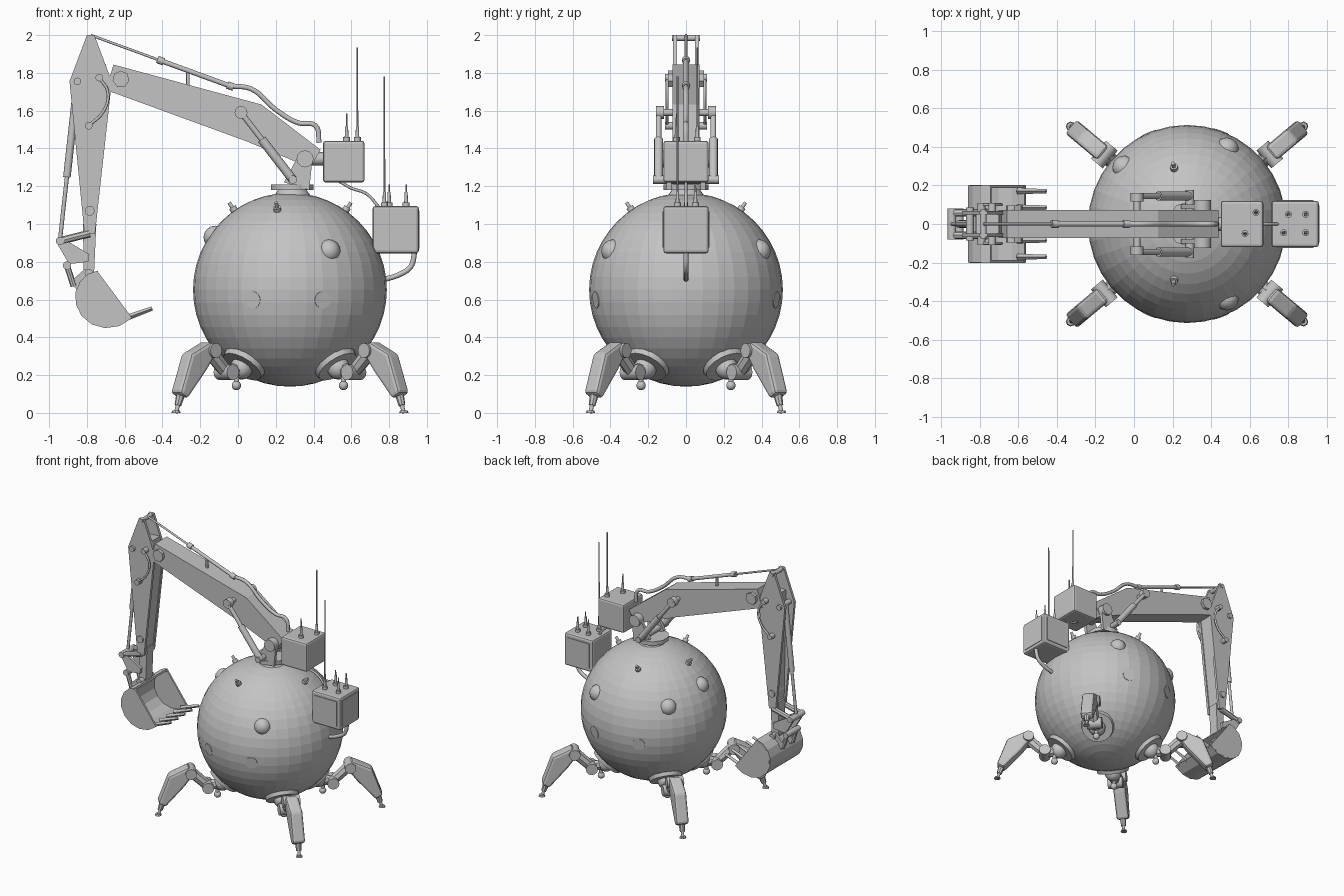
import bpy, bmesh
from math import radians, cos, sin
from mathutils import Vector, Matrix

if "Cube" in bpy.data.objects:
    bpy.data.objects.remove(bpy.data.objects["Cube"], do_unlink=True)

SIDES = (-1, 1)
UP = Vector((0, 0, 1))
ACROSS = Vector((0, 1, 0))

material = bpy.data.materials.new("plain grey")
material.use_nodes = True
grey = (.55, .55, .55, 1)
material.diffuse_color = grey
material.node_tree.nodes["Principled BSDF"].inputs["Base Color"].default_value = grey


def point(x, z, y=0):
    return Vector((x, y, z))


def add_object(name, data):
    ob = bpy.data.objects.new(name, data)
    bpy.context.collection.objects.link(ob)
    data.materials.append(material)
    return ob


def finish(name, bm, bevel=0, smooth=False):
    bmesh.ops.recalc_face_normals(bm, faces=bm.faces)
    mesh = bpy.data.meshes.new(name)
    bm.to_mesh(mesh)
    bm.free()
    ob = add_object(name, mesh)
    if bevel:
        modifier = ob.modifiers.new("bevel", "BEVEL")
        modifier.width = bevel
        modifier.segments = 2
    if smooth:
        bpy.ops.object.select_all(action="DESELECT")
        ob.select_set(True)
        bpy.context.view_layer.objects.active = ob
        bpy.ops.object.shade_smooth_by_angle(angle=radians(40))
    return ob


def rod(name, start, end, radius, end_radius=None, sides=12):
    axis = end - start
    turn = axis.to_track_quat("Z", "Y").to_matrix().to_4x4()
    bm = bmesh.new()
    bmesh.ops.create_cone(bm, cap_ends=True, segments=sides, radius1=radius,
                          radius2=end_radius or radius, depth=axis.length,
                          matrix=Matrix.Translation((start + end) / 2) @ turn)
    return finish(name, bm, smooth=True)


def pin(name, centre, radius, half, sides=12):
    return rod(name, centre - ACROSS * half, centre + ACROSS * half, radius, sides=sides)


def ball(name, centre, radius, columns=12, smooth=True):
    bm = bmesh.new()
    bmesh.ops.create_uvsphere(bm, u_segments=columns, v_segments=columns * 2 // 3,
                              radius=radius, matrix=Matrix.Translation(centre))
    return finish(name, bm, smooth=smooth)


def box(name, centre, size, bevel=0):
    bm = bmesh.new()
    bmesh.ops.create_cube(bm, size=1, matrix=Matrix.Translation(centre) @ Matrix.Diagonal((*size, 1)))
    return finish(name, bm, bevel)


def slab(name, outline, half, offset=0, bevel=0):
    bm = bmesh.new()
    near, far = [[bm.verts.new(p + ACROSS * (offset + s * half)) for p in outline] for s in SIDES]
    bm.faces.new(near)
    bm.faces.new(far)
    for i in range(len(outline)):
        bm.faces.new((near[i - 1], near[i], far[i], far[i - 1]))
    return finish(name, bm, bevel)


def beam(name, line, depths, half, offset=0, bevel=0):
    """Flat-sided bar that follows a line of joints with a half depth at each."""
    upper, lower = [], []
    for i, (joint, depth) in enumerate(zip(line, depths)):
        along = line[min(i + 1, len(line) - 1)] - line[max(i - 1, 0)]
        normal = along.cross(ACROSS).normalized() * depth
        upper.append(joint + normal)
        lower.append(joint - normal)
    return slab(name, upper + lower[::-1], half, offset, bevel)


def hose(name, path, radius):
    curve = bpy.data.curves.new(name, "CURVE")
    curve.dimensions = "3D"
    curve.bevel_depth = radius
    curve.bevel_resolution = 2
    curve.resolution_u = 6
    curve.use_fill_caps = True
    spline = curve.splines.new("BEZIER")
    spline.bezier_points.add(len(path) - 1)
    for knot, place in zip(spline.bezier_points, path):
        knot.co = place
        knot.handle_left_type = knot.handle_right_type = "AUTO"
    add_object(name, curve)


# Spherical body
centre, radius = point(.275, .652), .513
ball("body", centre, radius, columns=36, smooth=False)


def outward(heading, rise):
    heading, rise = radians(heading), radians(rise)
    return Vector((cos(heading) * cos(rise), sin(heading) * cos(rise), sin(rise)))


# Domes, port discs and studs on the body
for heading, rise in ((62, 25), (-62, 25), (138, 25), (180, 35)):
    ball("dome", centre + outward(heading, rise) * (radius - .03), .062)
for heading in (70, 113):
    for s in SIDES:
        normal = outward(s * heading, -6)
        rod("port_disc", centre + normal * .45, centre + normal * radius, .045, sides=16)
for heading in (0, 103, 180, -103):
    normal = outward(heading, 55)
    surface = centre + normal * radius
    rod("stud_base", surface - normal * .02, surface + normal * .02, .02)
    rod("stud", surface, surface + normal * .05, .01)

# Neck and turntable
collar = point(.288, 1.18)
rod("neck", collar - UP * .09, collar, .14, .075, sides=20)
rod("turntable", collar, collar + UP * .03, .118, sides=10)

# Joints of the arm
tip = point(-.78, 2)
elbow = point(-.68, 1.777)
bend = point(.085, 1.535)
shoulder = point(.355, 1.345)
wrist = point(-.785, .95)
hinge = point(-.79, .74)
lift_foot = point(.29, 1.235)
lift_eye = point(.016, 1.59)

# Boom with its lift cylinders
beam("boom", [elbow, bend, point(.41, 1.345)], [.07, .105, .055], .072)
pin("boom_end_boss", elbow + Vector((.06, 0, -.01)), .045, .095, sides=7)
pin("boom_pivot", shoulder, .045, .125)
pin("lift_foot_pin", lift_foot, .022, .175)
pin("lift_eye_pin", lift_eye, .018, .16)
rod("box_mount", shoulder, shoulder + Vector((.1, 0, 0)), .035)
for s in SIDES:
    side = ACROSS * s * .145
    middle = lift_foot.lerp(lift_eye, .6) + side
    beam("boom_bracket", [point(.31, 1.2), shoulder], [.07, .04], .012, s * .09)
    rod("lift_cylinder", lift_foot + side, middle, .024)
    rod("lift_ram", middle, lift_eye + side, .015)
    rod("lift_eye_boss", lift_eye + side * .8, lift_eye + side * 1.1, .034)

# Stick made of two cheeks around a core
shoulder_line = point(-.78, 1.755)
beam("stick_core", [point(-.76, 1.84), point(-.75, 1.7), wrist], [.06, .07, .02], .05)
beam("stick_tip", [wrist + UP * .05, hinge], [.035, .028], .04)
pin("stick_top_pin", tip - UP * .015, .016, .075)
pin("stick_low_pin", wrist + UP * .12, .026, .08)
for s in SIDES:
    side = ACROSS * s * .1
    beam("stick_cheek", [tip, shoulder_line, wrist], [.02, .112, .028], .01, s * .058)
    start = point(-.735, 1.775) + side
    end = point(-.79, 1.52) + side
    hose("stick_hose", [start, point(-.69, 1.7) + side, point(-.71, 1.6) + side, end], .008)
    for fitting in (start, end):
        rod("hose_fitting", fitting - side * .5, fitting + side * .1, .02)

# Stick cylinder above the boom and its feed hose
cylinder_end = point(-.04, 1.73)
cylinder_mouth = tip.lerp(cylinder_end, .5)
rod("stick_ram", tip, cylinder_mouth, .007)
rod("stick_cylinder", cylinder_mouth, cylinder_end, .013)
for place in (cylinder_mouth, cylinder_end):
    step = (cylinder_end - cylinder_mouth).normalized() * .018
    rod("cylinder_collar", place - step, place + step, .02)
post = point(-.265, 1.72)
rod("cylinder_post", post, post + UP * .08, .009)
hose("feed_hose", [cylinder_end, point(.07, 1.715), point(.2, 1.605), point(.32, 1.535),
                   point(.41, 1.52), point(.43, 1.43)], .013)

# Bucket cylinder and linkage
ram_top = shoulder_line - Vector((.07, 0, 0))
hub = point(-.943, .91)
knee = point(-.905, .78)
ear = point(-.87, .67)
ram_mouth = ram_top.lerp(hub, .6)
pin("bucket_cylinder_pin", ram_top, .02, .085)
rod("bucket_cylinder", ram_top, ram_mouth, .02)
rod("bucket_ram", ram_mouth, hub, .011)
for name, joint in (("hub", hub), ("knee", knee), ("bucket_hinge", hinge)):
    pin(name + "_pin", joint, .022, .08)
for s in SIDES:
    side = ACROSS * s * .058
    rod("upper_link", hub + side, wrist + side, .02, sides=8)
    beam("link_plate", [hub, knee.lerp(wrist, .3), hinge + UP * .08], [.02, .05, .02], .01, s * .055)
    rod("lower_link", knee + side, ear + side, .016, sides=8)
    beam("bucket_ear", [ear, hinge], [.03, .03], .01, s * .055)

# Open bucket swept along a widening arc, with side walls and teeth
steps = 9
arc = []
for i in range(steps + 1):
    t = i / steps
    angle = radians(105 + 215 * t)
    arc.append(point(-.71, .63) + point(cos(angle), sin(angle)) * (.12 + .07 * t))
bm = bmesh.new()
left, right = [[bm.verts.new(p + ACROSS * s * .2) for p in arc] for s in SIDES]
for i in range(steps):
    bm.faces.new((left[i], left[i + 1], right[i + 1], right[i]))
shell = finish("bucket_shell", bm)
solid = shell.modifiers.new("thickness", "SOLIDIFY")
solid.thickness = .014
solid.offset = 0
for s in SIDES:
    slab("bucket_side", arc, .007, s * .194)
for i in range(-2, 3):
    root = arc[-1] + ACROSS * i * .085
    rod("bucket_tooth", root - Vector((.04, 0, .01)), root + Vector((.11, 0, .045)), .016, .011, sides=4)

# Equipment boxes, panels and cables
upper, lower = point(.56, 1.33), point(.835, .97)
box("upper_box", upper, (.22, .24, .22), bevel=.014)
box("lower_box", lower, (.245, .24, .25), bevel=.014)
box("end_panel", lower + Vector((.123, 0, 0)), (.008, .19, .2))
for s in SIDES:
    box("side_panel", lower + ACROSS * s * .121, (.19, .008, .19))
hose("box_cable", [point(.53, 1.23), point(.6, 1.19), point(.68, 1.16), point(.745, 1.09)], .008)
hose("body_cable", [point(.935, .85), point(.915, .775), point(.86, .735), point(.77, .705)], .014)


# Antennas on the box lids
def antenna(base, height):
    rod("antenna_base", base, base + UP * .025, .018)
    rod("antenna_collar", base, base + UP * .08, .011, .008)
    rod("antenna", base, base + UP * height, .006, .004, sides=6)


antenna(point(.575, 1.435, -.05), .15)
antenna(point(.632, 1.435, .06), .5)
antenna(point(.775, 1.09, -.045), .69)
for x, y in ((.8, .05), (.89, -.045), (.89, .05)):
    antenna(point(x, 1.09, y), .12)

# Four legs, each built along +x from the body axis and turned into place
for heading in (40, 140, 220, 320):
    normal = outward(0, -51)
    hip = normal * radius + UP * centre.z
    thigh, joint, knee_top = point(.33, .235), point(.44, .215), point(.56, .33)
    stud, ankle, foot = point(.37, .145), point(.755, .1), point(.787, 0)
    leg = [
        rod("hip_socket", hip - normal * .05, hip + normal * .012, .13, .115, sides=16),
        ball("hip_ball", hip + normal * .02, .062),
        rod("thigh", thigh, joint, .042, .035, sides=8),
        pin("thigh_joint", joint, .042, .055),
        rod("knee_link", joint, knee_top, .036, .04, sides=8),
        pin("knee_joint", knee_top, .04, .06),
        rod("hip_stud", stud, stud + UP * .08, .014),
        ball("hip_knob", stud, .025),
        beam("calf", [point(.555, .352), point(.66, .27), point(.765, .09)], [.035, .07, .03], .046, bevel=.018),
        rod("ankle", ankle, ankle.lerp(foot, .6), .024, .018, sides=8),
        rod("foot_spike", ankle.lerp(foot, .5), foot, .011),
        rod("foot_pad", foot, foot + UP * .012, .025, .02, sides=8),
    ]
    for part in leg:
        part.matrix_world = Matrix.Translation((centre.x, 0, 0)) @ Matrix.Rotation(radians(heading), 4, "Z")
